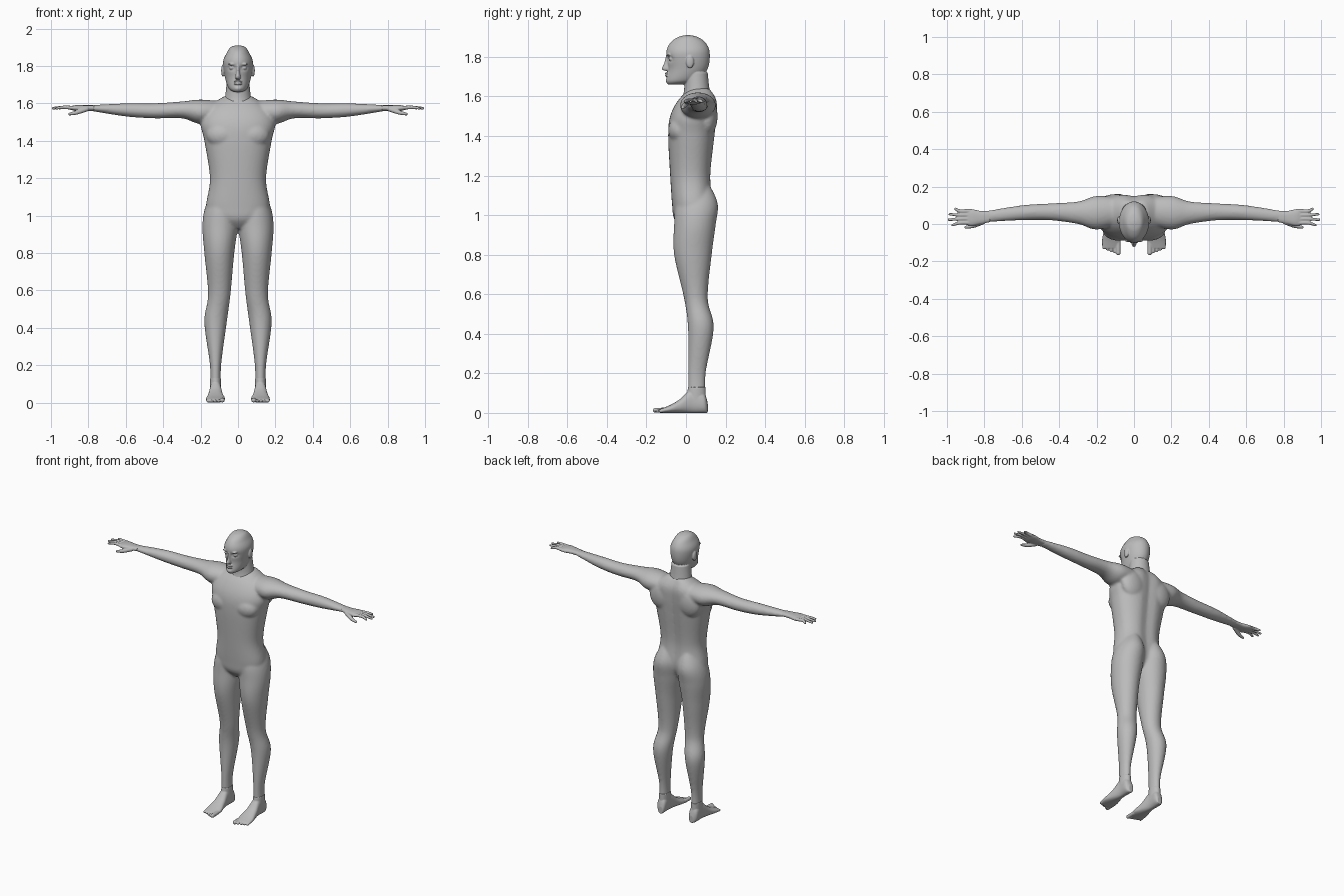
import bpy
import bmesh
import math
from mathutils import Matrix

default_cube = bpy.data.objects.get("Cube")
if default_cube:
    bpy.data.objects.remove(default_cube)

skin = bpy.data.materials.new("plain grey")
skin.use_nodes = True
grey = (0.5, 0.5, 0.5, 1)
skin.diffuse_color = grey
skin.node_tree.nodes["Principled BSDF"].inputs["Base Color"].default_value = grey


def spline(rows, steps):
    """Smooth rows of numbers with a Catmull-Rom spline."""
    smooth = []
    for i in range(len(rows) - 1):
        before, start = rows[max(i - 1, 0)], rows[i]
        end, after = rows[i + 1], rows[min(i + 2, len(rows) - 1)]
        for step in range(steps):
            t = step / steps
            smooth.append([
                b + t * ((c - a) + t * ((2 * a - 5 * b + 4 * c - d)
                                        + t * (3 * (b - c) + d - a))) / 2
                for a, b, c, d in zip(before, start, end, after)])
    return smooth + [list(rows[-1])]


def signed_power(value, exponent):
    return math.copysign(abs(value) ** exponent, value)


def band(height, half_width, front, back):
    """Left-right symmetric cross-section."""
    return (height, -half_width, half_width, front, back)


def loft(bm, axis, rows, squareness=2, groove=0, segments=48):
    """Closed skin over rows of (position, low u, high u, low v, high v)."""
    rings = []
    for position, low_u, high_u, low_v, high_v in spline(rows, steps=8):
        ring = []
        for k in range(segments):
            angle = math.tau * k / segments
            cosine = signed_power(math.cos(angle), 2 / squareness)
            sine = signed_power(math.sin(angle), 2 / squareness)
            u = (low_u + high_u + (high_u - low_u) * cosine) / 2
            v = (low_v + high_v + (high_v - low_v) * sine) / 2
            if sine > 0:
                v -= groove * math.exp(-(u / 0.04) ** 2)
            corner = {"x": (position, u, v), "y": (u, position, v),
                      "z": (u, v, position)}[axis]
            ring.append(bm.verts.new(corner))
        rings.append(ring)
    for lower, upper in zip(rings, rings[1:]):
        for k in range(segments):
            bm.faces.new((lower[k - 1], lower[k], upper[k], upper[k - 1]))
    bm.faces.new(rings[0])
    bm.faces.new(rings[-1])
    return [vert for ring in rings for vert in ring]


def blob(bm, centre, radii):
    """Ellipsoid used as a muscle or a facial feature."""
    matrix = Matrix.Translation(centre) @ Matrix.Diagonal((*radii, 1))
    bmesh.ops.create_icosphere(bm, subdivisions=3, radius=1, matrix=matrix)


def digit(bm, path):
    """Rounded finger or toe along rows of (x, y, z, radius)."""
    for x, y, z, radius in spline(path, steps=8):
        bmesh.ops.create_icosphere(bm, subdivisions=2, radius=radius,
                                   matrix=Matrix.Translation((x, y, z)))


def mirror(bm, keep_original):
    """Reflect everything to the other side of the model."""
    geometry = bm.verts[:] + bm.edges[:] + bm.faces[:]
    if keep_original:
        geometry = bmesh.ops.duplicate(bm, geom=geometry)["geom"]
    for item in geometry:
        if isinstance(item, bmesh.types.BMVert):
            item.co.x = -item.co.x


def finish(bm, name, voxel_size, relax_rounds):
    """Fuse the overlapping shapes into one smooth skin."""
    bmesh.ops.recalc_face_normals(bm, faces=bm.faces)
    mesh = bpy.data.meshes.new(name)
    bm.to_mesh(mesh)
    bm.free()
    mesh.materials.append(skin)
    obj = bpy.data.objects.new(name, mesh)
    bpy.context.collection.objects.link(obj)
    fuse = obj.modifiers.new("fuse", "REMESH")
    fuse.mode = "VOXEL"
    fuse.voxel_size = voxel_size
    fuse.use_smooth_shade = True
    relax = obj.modifiers.new("relax", "SMOOTH")
    relax.iterations = relax_rounds


# Body: arm, leg, chest muscle and shoulder blade on both sides, then torso
bm = bmesh.new()
arm = [(.08, 0, .14, 1.51, 1.61), (.2, -.03, .15, 1.49, 1.62),
       (.3, 0, .12, 1.52, 1.61), (.45, .02, .11, 1.52, 1.6),
       (.6, .02, .1, 1.53, 1.6), (.79, .01, .07, 1.56, 1.59)]
leg = [(.06, .09, .15, .01, .1), (.2, .09, .15, .01, .1),
       (.43, .06, .18, .01, .14), (.58, .04, .16, -.01, .11),
       (.8, .02, .18, -.06, .13), (.95, 0, .19, -.06, .15),
       (1.06, 0, .17, -.05, .16), (1.17, .04, .11, 0, .11)]
loft(bm, "x", arm)
loft(bm, "z", leg)
blob(bm, centre=(.08, -.03, 1.43), radii=(.09, .06, .07))
blob(bm, centre=(.1, .11, 1.5), radii=(.09, .05, .1))
mirror(bm, keep_original=True)
torso = [band(.93, .04, -.02, .08), band(.98, .14, -.06, .12),
         band(1.05, .17, -.07, .14), band(1.2, .15, -.08, .13),
         band(1.4, .18, -.09, .15), band(1.5, .2, -.08, .16),
         band(1.58, .16, -.04, .16), band(1.64, .07, .02, .13)]
loft(bm, "z", torso, squareness=2.3, groove=.015)
finish(bm, "body", voxel_size=.008, relax_rounds=6)

# Head: eyes, brows and ears on both sides
bm = bmesh.new()
blob(bm, centre=(.033, -.074, 1.79), radii=(.014, .014, .012))
blob(bm, centre=(.03, -.087, 1.81), radii=(.022, .01, .007))
blob(bm, centre=(.08, .02, 1.775), radii=(.01, .02, .033))
mirror(bm, keep_original=True)

# Skull with hollow eye sockets
skull = [band(1.66, .02, -.09, -.02), band(1.68, .05, -.1, .06),
         band(1.74, .07, -.09, .11), band(1.82, .08, -.1, .12),
         band(1.87, .06, -.08, .1), band(1.9, .04, -.04, .06),
         band(1.91, .01, 0, .02)]
for vert in loft(bm, "z", skull):
    if vert.co.y < 0:
        across = (abs(vert.co.x) - .033) / .018
        upward = (vert.co.z - 1.79) / .013
        vert.co.y += .014 * math.exp(-across ** 2 - upward ** 2)

# Neck, nose, lips and chin
neck = [band(1.56, .09, -.03, .14), band(1.63, .07, -.01, .12),
        band(1.72, .06, -.01, .11)]
nose = [band(1.73, .01, -.11, -.07), band(1.74, .014, -.123, -.07),
        band(1.77, .009, -.11, -.07), band(1.81, .009, -.1, -.07)]
loft(bm, "z", neck)
loft(bm, "z", nose)
for lip_height in (1.705, 1.717):
    blob(bm, centre=(0, -.094, lip_height), radii=(.023, .013, .006))
blob(bm, centre=(0, -.085, 1.68), radii=(.022, .018, .016))
finish(bm, "head", voxel_size=.0035, relax_rounds=3)

for side in ("left", "right"):
    # Hand: palm, four fingers from front to back, thumb
    bm = bmesh.new()
    palm = [(.77, .01, .07, 1.56, 1.59), (.82, 0, .07, 1.56, 1.59),
            (.87, -.01, .08, 1.56, 1.59), (.91, 0, .08, 1.57, 1.58)]
    loft(bm, "x", palm, squareness=2.4)
    for finger, reach in enumerate((.97, .99, .985, .955)):
        knuckle = .006 + .021 * finger
        tip = knuckle + .008 * (finger - 1.5)
        digit(bm, [(.88, knuckle, 1.576, .011), (.93, knuckle, 1.579, .01),
                   (reach, tip, 1.574, .007)])
    digit(bm, [(.81, .01, 1.57, .014), (.86, -.01, 1.552, .012),
               (.9, -.017, 1.543, .008)])
    if side == "right":
        mirror(bm, keep_original=False)
    finish(bm, side + "_hand", voxel_size=.0035, relax_rounds=2)

    # Foot: sole and instep, ankle, five toes from the inside out
    bm = bmesh.new()
    foot = [(.11, .1, .13, 0, .05), (.09, .09, .15, 0, .1),
            (.03, .09, .15, 0, .12), (-.03, .08, .16, 0, .07),
            (-.08, .07, .17, 0, .04), (-.13, .08, .17, 0, .02)]
    loft(bm, "y", foot, squareness=2.3)
    loft(bm, "z", [(.05, .09, .15, 0, .1), (.13, .09, .15, .01, .1)])
    for toe in range(5):
        x = .084 + .019 * toe
        radius = .009 if toe else .013
        tip = -.155 + .007 * toe
        digit(bm, [(x, -.1, .015, radius), (x, tip, radius, radius)])
    if side == "right":
        mirror(bm, keep_original=False)
    finish(bm, side + "_foot", voxel_size=.0035, relax_rounds=2)
